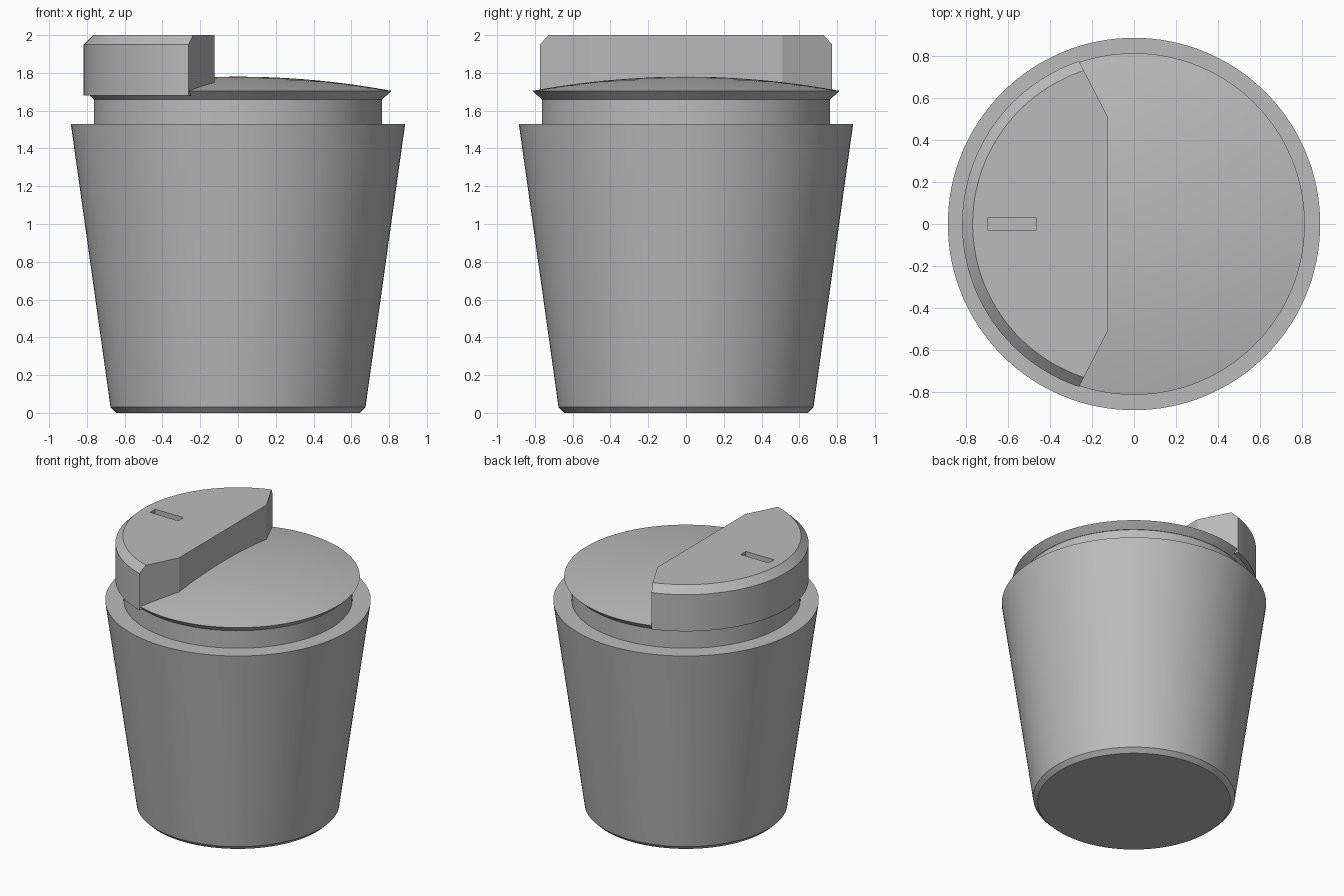
import bpy, bmesh, math
from mathutils import Vector, Matrix

cube = bpy.data.objects.get("Cube")
if cube:
    bpy.data.objects.remove(cube, do_unlink=True)

grey = bpy.data.materials.new("plain_grey")
grey.use_nodes = True
colour = (0.5, 0.5, 0.5, 1)
grey.diffuse_color = colour
grey.node_tree.nodes["Principled BSDF"].inputs["Base Color"].default_value = colour


def finish(name, bm):
    bmesh.ops.recalc_face_normals(bm, faces=bm.faces)
    mesh = bpy.data.meshes.new(name)
    bm.to_mesh(mesh)
    bm.free()
    mesh.materials.append(grey)
    ob = bpy.data.objects.new(name, mesh)
    bpy.context.collection.objects.link(ob)
    return ob


def lathe(name, profile, steps=128):
    """Spin a closed (radius, height) profile about z."""
    bm = bmesh.new()
    verts = [bm.verts.new((r, 0, z)) for r, z in profile]
    edges = [bm.edges.new(pair) for pair in zip(verts, verts[1:])]
    bmesh.ops.spin(bm, geom=verts + edges, cent=(0, 0, 0), axis=(0, 0, 1),
                   angle=math.tau, steps=steps, use_duplicate=False)
    bmesh.ops.remove_doubles(bm, verts=bm.verts, dist=0.0001)
    return finish(name, bm)


def prism(name, outline, low, high, matrix=Matrix()):
    """Extrude a flat outline along its local z."""
    bm = bmesh.new()
    face = bm.faces.new([bm.verts.new((x, y, low)) for x, y in outline])
    moved = bmesh.ops.extrude_face_region(bm, geom=[face])["geom"]
    bmesh.ops.translate(bm, vec=(0, 0, high - low),
                        verts=[v for v in moved if isinstance(v, bmesh.types.BMVert)])
    bm.transform(matrix)
    return finish(name, bm)


def activate(ob):
    bpy.ops.object.select_all(action="DESELECT")
    ob.select_set(True)
    bpy.context.view_layer.objects.active = ob


def boolean(ob, cutter, operation):
    activate(ob)
    mod = ob.modifiers.new("cut", "BOOLEAN")
    mod.operation, mod.object, mod.solver = operation, cutter, "EXACT"
    bpy.ops.object.modifier_apply(modifier=mod.name)
    bpy.data.objects.remove(cutter, do_unlink=True)


# Tapered cup with a chamfered foot and a straight neck
cup = lathe("cup_body", [(0, 0), (0.645, 0), (0.675, 0.03), (0.885, 1.53),
                         (0.762, 1.53), (0.762, 1.67), (0, 1.67)])

# Round-ended recess following the slope of the cup wall
slope, angle, radius, half = 0.14, math.radians(201), 0.2, 0.364
out = Vector((math.cos(angle), math.sin(angle), 0))
normal = (out - Vector((0, 0, slope))).normalized()
up = (out * slope + Vector((0, 0, 1))).normalized()
side = up.cross(normal)
centre = out * 0.757 + Vector((0, 0, 0.61))
frame = Matrix((side, up, normal)).transposed().to_4x4()
frame.translation = centre
outline = []
for end in (1, -1):
    for i in range(25):
        a = math.pi * i / 24
        x, y = end * radius * math.cos(a), end * (half + radius * math.sin(a))
        outline.append((x, y))
# Flatten the wall on the side nearest the right
flat = 0.183 if side.y < 0 else -0.183
outline = [(max(x, -0.183) if flat < 0 else min(x, flat), y) for x, y in outline]
if side.y > 0:
    outline = [(-x, y) for x, y in outline]
boolean(cup, prism("recess_cutter", outline, -0.155, 0.3, frame), "DIFFERENCE")

# Domed lid with an undercut rim
rim, rim_z, rise = 0.812, 1.705, 0.075
ball = (rim ** 2 + rise ** 2) / (2 * rise)
dome = [(rim * i / 10, rim_z + rise - ball + math.sqrt(ball ** 2 - (rim * i / 10) ** 2))
        for i in range(10, -1, -1)]
lid = lathe("domed_lid", [(0, 1.66), (0.765, 1.66)] + dome)

# Raised grip: a chamfered disc trimmed to one side
grip = lathe("lid_grip", [(0, 1.68), (0.817, 1.68), (0.817, 1.95), (0.767, 2), (0, 2)])
half_plan = [(-0.125, 0.51), (-0.43, 1.1), (-1.2, 1.1)]
plan = half_plan + [(x, -y) for x, y in reversed(half_plan)]
boolean(grip, prism("grip_trim", plan, 1.5, 2.2), "INTERSECT")

# Small vent slot in the grip
vent = [(-0.695, -0.03), (-0.465, -0.03), (-0.465, 0.03), (-0.695, 0.03)]
boolean(grip, prism("vent_cutter", vent, 1.95, 2.1), "DIFFERENCE")

for ob in (cup, lid, grip):
    activate(ob)
    bpy.ops.object.shade_smooth_by_angle(angle=math.radians(25))
